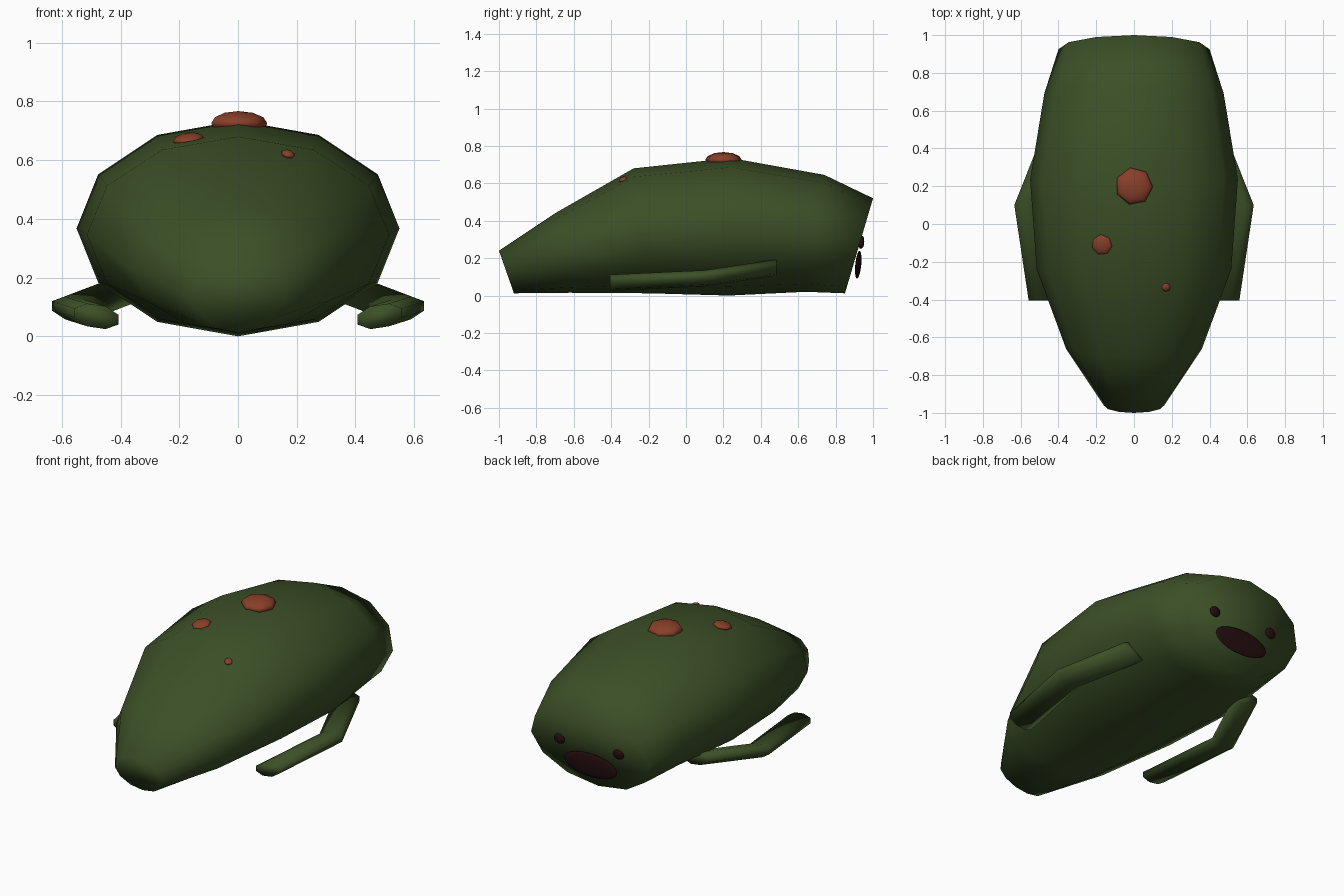
import bpy, bmesh
from math import sin, cos, pi, atan2
from mathutils import Vector

old = bpy.data.objects.get("Cube")
if old:
    bpy.data.objects.remove(old)


def material(name, rgb):
    m = bpy.data.materials.new(name)
    m.use_nodes = True
    m.diffuse_color = (*rgb, 1)
    m.node_tree.nodes["Principled BSDF"].inputs["Base Color"].default_value = (*rgb, 1)
    return m


green = material("moss green", (0.045, 0.08, 0.02))
rust = material("rust red", (0.25, 0.05, 0.022))
dark = material("dark maroon", (0.018, 0.004, 0.005))


def finish(bm, name, mat):
    bmesh.ops.recalc_face_normals(bm, faces=bm.faces)
    mesh = bpy.data.meshes.new(name)
    bm.to_mesh(mesh)
    bm.free()
    mesh.materials.append(mat)
    mesh.shade_smooth()
    ob = bpy.data.objects.new(name, mesh)
    bpy.context.collection.objects.link(ob)
    return ob


def loft(name, rings, mat):
    """Skin a list of point rings and close both ends."""
    bm = bmesh.new()
    loops = [[bm.verts.new(p) for p in ring] for ring in rings]
    n = len(loops[0])
    for a, b in zip(loops, loops[1:]):
        for i in range(n):
            j = (i + 1) % n
            bm.faces.new((a[i], a[j], b[j], b[i]))
    bm.faces.new(loops[0])
    bm.faces.new(loops[-1])
    return finish(bm, name, mat)


# Body: leaning elliptical rings (y top, y bottom, z top, z bottom, half width)
stations = [
    (-1.0, -0.92, 0.24, 0.012, 0.16),
    (-0.70, -0.62, 0.44, 0.015, 0.36),
    (-0.28, -0.20, 0.68, 0.012, 0.515),
    (0.24, 0.23, 0.735, 0.0, 0.55),
    (0.74, 0.64, 0.645, 0.02, 0.475),
    (1.0, 0.85, 0.52, 0.012, 0.40),
]
rings = []
for yt, yb, zt, zb, w in stations:
    ring = []
    for k in range(12):
        a = k * pi / 6
        t = (1 + cos(a)) / 2
        ring.append((w * sin(a), yb + (yt - yb) * t, zb + (zt - zb) * t))
    rings.append(ring)
loft("body", rings, green)

# Flippers: flattened bent tubes, mirrored to both sides
path = [(0.405, 0.485, 0.15), (0.558, 0.10, 0.092), (0.482, -0.405, 0.068)]
for side, label in ((1, "left"), (-1, "right")):
    rings = []
    for x, y, z in path:
        ring = []
        for k in range(8):
            a = (k + 0.5) * pi / 4
            u, v = 0.082 * cos(a), 0.042 * sin(a)
            ring.append((side * (x + u), y, z + v + 0.15 * u))
        rings.append(ring)
    loft(label + "_flipper", rings, green)


# Back sores: low seven-sided domes
def dome(name, x, y, z, r, h, tilt):
    bm = bmesh.new()
    bmesh.ops.create_uvsphere(bm, u_segments=7, v_segments=6, radius=1)
    ob = finish(bm, name, rust)
    ob.location = (x, y, z)
    ob.scale = (r, r, h)
    ob.rotation_euler = tilt


dome("large_sore", 0, 0.20, 0.725, 0.10, 0.042, (0, 0, 0.2))
dome("medium_sore", -0.17, -0.11, 0.672, 0.055, 0.02, (0.15, -0.15, 0.1))
dome("small_sore", 0.17, -0.335, 0.62, 0.024, 0.014, (0.4, 0.15, 0.4))

# Face on the broad end: mouth and two eyes, flattened discs
lean = -atan2(0.15, 0.51)
for name, x, y, z, size in (
    ("mouth", 0, 0.921, 0.165, (0.18, 0.016, 0.075)),
    ("left_eye", 0.2, 0.937, 0.28, (0.035, 0.016, 0.03)),
    ("right_eye", -0.2, 0.937, 0.29, (0.035, 0.016, 0.03)),
):
    bm = bmesh.new()
    bmesh.ops.create_uvsphere(bm, u_segments=16, v_segments=10, radius=1)
    ob = finish(bm, name, dark)
    ob.location = (x, y, z)
    ob.scale = size
    ob.rotation_euler.x = lean / 3
